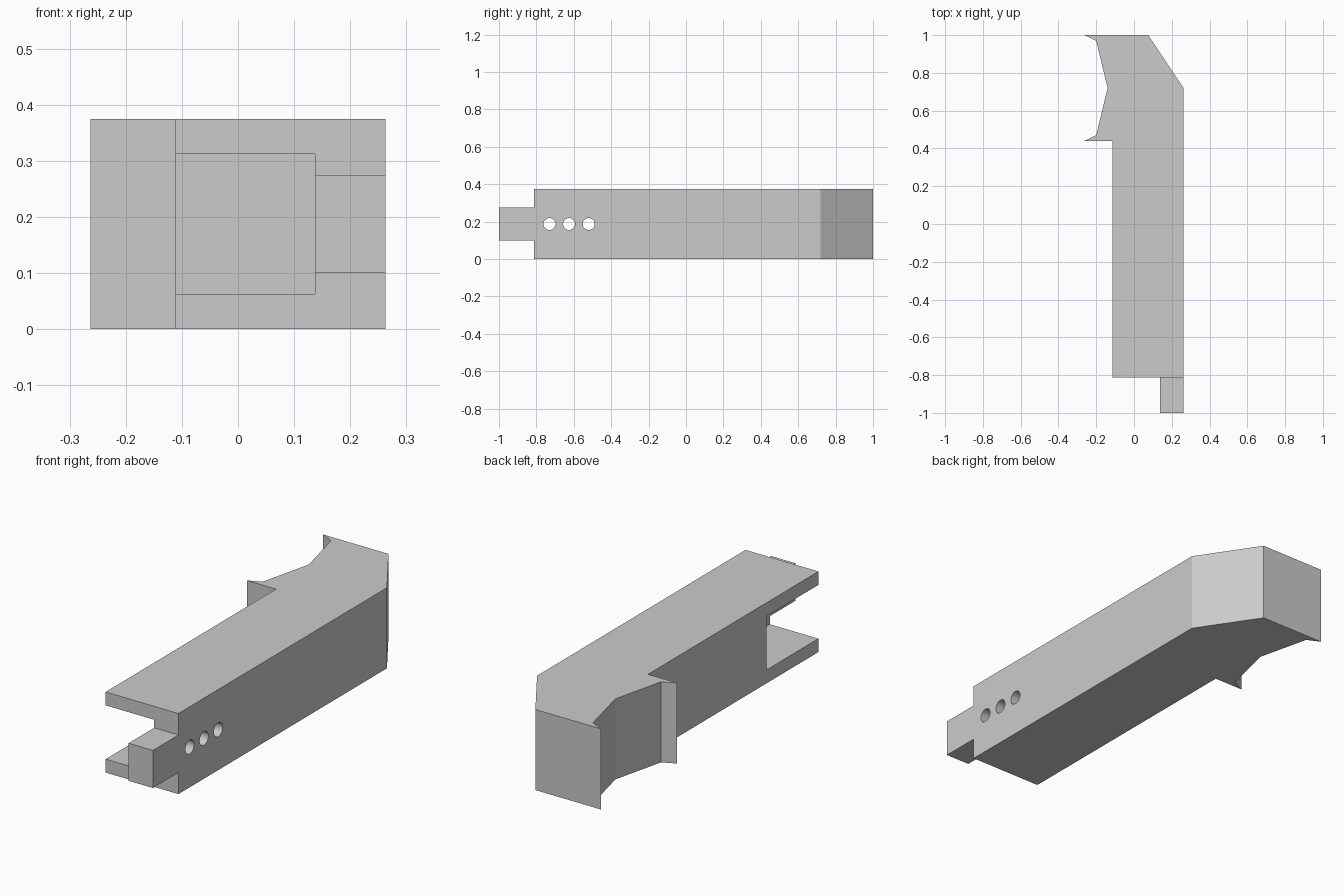
import bpy, bmesh, math
from mathutils import Matrix, Vector

cube = bpy.data.objects.get("Cube")
if cube:
    bpy.data.objects.remove(cube, do_unlink=True)

HEIGHT = 0.375
MID = HEIGHT / 2
OUTER, INNER = 0.2625, 0.1375      # faces of the side wall
FRONT = -0.8125                    # front end of the beam body

grey = bpy.data.materials.new("plain grey")
grey.use_nodes = True
grey.diffuse_color = (0.6, 0.6, 0.6, 1)
grey.node_tree.nodes["Principled BSDF"].inputs["Base Color"].default_value = (0.6, 0.6, 0.6, 1)


def make_object(name, bm):
    bmesh.ops.recalc_face_normals(bm, faces=bm.faces)
    mesh = bpy.data.meshes.new(name)
    bm.to_mesh(mesh)
    bm.free()
    mesh.materials.append(grey)
    obj = bpy.data.objects.new(name, mesh)
    bpy.context.collection.objects.link(obj)
    return obj


def box(name, low, high):
    low, high = Vector(low), Vector(high)
    bm = bmesh.new()
    bmesh.ops.create_cube(bm, size=1, matrix=Matrix.Translation((low + high) / 2)
                          @ Matrix.Diagonal((*(high - low), 1)))
    return make_object(name, bm)


def cut(target, cutter):
    bpy.context.view_layer.objects.active = target
    mod = target.modifiers.new("cut", 'BOOLEAN')
    mod.operation = 'DIFFERENCE'
    mod.solver = 'EXACT'
    mod.object = cutter
    bpy.ops.object.modifier_apply(modifier=mod.name)
    bpy.data.objects.remove(cutter, do_unlink=True)


# Beam: plan outline with hooked claw, chamfered corner and front tongue
outline = [
    (INNER, -1), (OUTER, -1), (OUTER, 0.72), (0.075, 1),
    (-OUTER, 1), (-0.2, 0.97), (-0.14, 0.72), (-0.2, 0.47), (-OUTER, 0.44),
    (-0.1125, 0.44), (-0.1125, FRONT), (INNER, FRONT),
]
bm = bmesh.new()
face = bm.faces.new([bm.verts.new((x, y, 0)) for x, y in outline])
extruded = bmesh.ops.extrude_face_region(bm, geom=[face])["geom"]
bmesh.ops.translate(bm, vec=(0, 0, HEIGHT),
                    verts=[v for v in extruded if isinstance(v, bmesh.types.BMVert)])
beam = make_object("hooked_beam", bm)

# Trim the tongue above and below
for low, high in ((-0.1, 0.1), (0.275, 0.5)):
    cut(beam, box("tongue_trim", (0.05, -1.1, low), (0.4, FRONT, high)))

# Pocket open to the front and to one side
cut(beam, box("pocket_cutter", (-0.4, -0.95, 0.0625), (INNER, -0.43, 0.3125)))

# Three round holes through the side wall
for y in (-0.73, -0.625, -0.52):
    bm = bmesh.new()
    bmesh.ops.create_cone(bm, cap_ends=True, segments=32, radius1=0.032, radius2=0.032,
                          depth=0.2, matrix=Matrix.Translation((0.2, y, MID))
                          @ Matrix.Rotation(math.pi / 2, 4, 'Y'))
    cut(beam, make_object("hole_cutter", bm))

# Smooth hole walls, sharp edges elsewhere
bpy.ops.object.select_all(action='DESELECT')
beam.select_set(True)
bpy.context.view_layer.objects.active = beam
bpy.ops.object.shade_smooth_by_angle(angle=math.radians(12))
